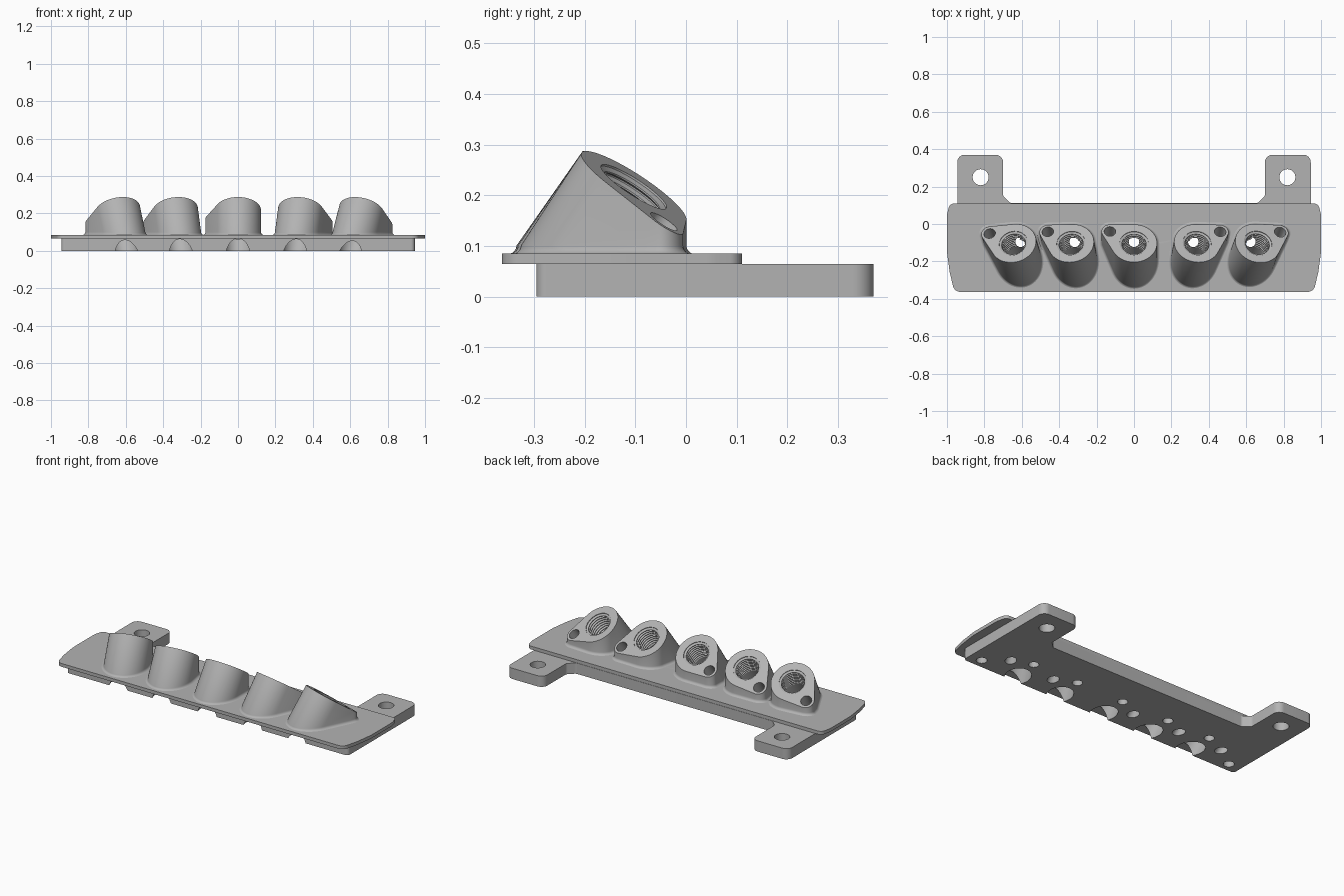
import bpy, bmesh, math
from mathutils import Matrix, Vector

cube = bpy.data.objects.get("Cube")
if cube:
    bpy.data.objects.remove(cube, do_unlink=True)

grey = bpy.data.materials.new("plain grey")
grey.use_nodes = True
grey.diffuse_color = (0.45, 0.45, 0.45, 1)
grey.node_tree.nodes["Principled BSDF"].inputs["Base Color"].default_value = (0.45, 0.45, 0.45, 1)

TILT = math.radians(35)
EAR_DIST = 0.15


def make(name, bm):
    bmesh.ops.recalc_face_normals(bm, faces=bm.faces[:])
    mesh = bpy.data.meshes.new(name)
    bm.to_mesh(mesh)
    bm.free()
    mesh.materials.append(grey)
    obj = bpy.data.objects.new(name, mesh)
    bpy.context.scene.collection.objects.link(obj)
    return obj


def circle(r, n, cx=0, cy=0):
    return [Vector((cx + r * math.cos(math.tau * i / n), cy + r * math.sin(math.tau * i / n), 0))
            for i in range(n)]


def rounded(points, steps=8):
    """Outline with each (x, y, radius) corner replaced by an arc."""
    out = []
    for i, (x, y, r) in enumerate(points):
        p = Vector((x, y))
        a = (Vector(points[i - 1][:2]) - p).normalized()
        b = (Vector(points[(i + 1) % len(points)][:2]) - p).normalized()
        if r == 0:
            out.append(p)
            continue
        half = a.angle(b) / 2
        centre = p + (a + b).normalized() * r / math.sin(half)
        start = p + a * r / math.tan(half) - centre
        end = p + b * r / math.tan(half) - centre
        for k in range(steps + 1):
            out.append(centre + start.lerp(end, k / steps).normalized() * r)
    return out


def slab(name, half_outline, z0, z1):
    """Extruded outline, mirrored across x."""
    pts = half_outline + [(-x, y, r) for x, y, r in reversed(half_outline)]
    bm = bmesh.new()
    face = bm.faces.new([bm.verts.new((p.x, p.y, z0)) for p in rounded(pts)])
    ext = bmesh.ops.extrude_face_region(bm, geom=[face])
    bmesh.ops.translate(bm, vec=(0, 0, z1 - z0),
                        verts=[v for v in ext["geom"] if isinstance(v, bmesh.types.BMVert)])
    return make(name, bm)


def lathe(name, profile, matrix, n=40):
    """Closed turned solid from (z, radius) pairs."""
    bm = bmesh.new()
    rings = [[bm.verts.new(matrix @ (p + Vector((0, 0, z)))) for p in circle(r, n)]
             for z, r in profile]
    for a, b in zip(rings, rings[1:]):
        for i in range(n):
            bm.faces.new((a[i], a[(i + 1) % n], b[(i + 1) % n], b[i]))
    bm.faces.new(rings[0])
    bm.faces.new(rings[-1])
    obj = make(name, bm)
    obj.hide_render = True
    return obj


def drill(name, x, y, r, z0, z1):
    return lathe(name, [(z0, r), (z1, r)], Matrix.Translation((x, y, 0)), 28)


def boss(name, matrix, ear):
    """Slanted teardrop socket with a small fillet where it meets the plate."""
    outline = circle(0.123, 64) + circle(0.045, 32, ear.x, ear.y)
    bm = bmesh.new()
    for p in outline:
        top = matrix @ p
        for q in (top, matrix @ (p - Vector((0, 0, 0.5))), top - Vector((0, 0, 0.25))):
            bm.verts.new(q)
    hull = bmesh.ops.convex_hull(bm, input=bm.verts[:])
    junk = {g for g in hull["geom_interior"] + hull["geom_unused"] if isinstance(g, bmesh.types.BMVert)}
    bmesh.ops.delete(bm, geom=list(junk), context="VERTS")
    floor = 0.101
    bmesh.ops.bisect_plane(bm, geom=bm.verts[:] + bm.edges[:] + bm.faces[:],
                           plane_co=(0, 0, floor), plane_no=(0, 0, 1), clear_inner=True)
    bmesh.ops.dissolve_limit(bm, angle_limit=math.radians(0.5), verts=bm.verts[:], edges=bm.edges[:])
    ring = list({v for e in bm.edges if e.is_boundary for v in e.verts})
    mid = sum((v.co for v in ring), Vector()) / len(ring)
    ring.sort(key=lambda v: math.atan2(v.co.y - mid.y, v.co.x - mid.x))
    n = len(ring)
    base = [v.co.copy() for v in ring]
    for k in range(1, 6):
        a = k / 5 * math.pi / 2
        new = []
        for i, co in enumerate(base):
            t = (base[(i + 1) % n] - base[i - 1]).normalized()
            off = Vector((t.y, -t.x, 0)) * 0.018 * (1 - math.cos(a))
            new.append(bm.verts.new(co + off - Vector((0, 0, 0.017 * math.sin(a)))))
        for i in range(n):
            bm.faces.new((ring[i], ring[(i + 1) % n], new[(i + 1) % n], new[i]))
        ring = new
    bm.faces.new(ring)
    return make(name, bm)


def cut(obj, cutters):
    for c in cutters:
        mod = obj.modifiers.new("cut", "BOOLEAN")
        mod.operation = "DIFFERENCE"
        mod.solver = "EXACT"
        mod.object = c
    dg = bpy.context.evaluated_depsgraph_get()
    mesh = bpy.data.meshes.new_from_object(obj.evaluated_get(dg))
    obj.modifiers.clear()
    obj.data = mesh


# Top plate and the lower base with its two mounting tabs
plate = slab("top_plate", [(0.96, -0.363, 0.04), (0.985, -0.26, 0.2), (1.0, -0.15, 0.3),
                           (1.0, 0.05, 0.1), (0.985, 0.11, 0.03)], 0.065, 0.085)
base = slab("mounting_base", [(0.945, -0.295, 0.02), (0.945, 0.37, 0.04), (0.70, 0.37, 0.04),
                              (0.70, 0.15, 0.02), (0.66, 0.112, 0.02)], 0, 0.065)

# Threaded bore profile
thread = [(0.05, 0.077), (-0.004, 0.077)]
for k in range(8):
    z = -0.004 - 0.016 * k
    thread += [(z - 0.005, 0.065), (z - 0.008, 0.065), (z - 0.013, 0.076), (z - 0.016, 0.076)]
thread += [(-0.14, 0.071), (-0.45, 0.071)]

# Fanned sockets: x, yaw, ear angle, all in degrees
sockets = [(-0.645, 17, 135), (-0.337, 11, 137), (0, 0, 149), (0.337, -11, 43), (0.662, -21, 53)]
bosses, plate_cuts, base_cuts = [], [], []
for i, (x, yaw, ear_angle) in enumerate(sockets):
    m = (Matrix.Translation((x, -0.103, 0.217)) @ Matrix.Rotation(math.radians(yaw), 4, "Z")
         @ Matrix.Rotation(-TILT, 4, "X"))
    a = math.radians(ear_angle)
    ear = Vector((math.cos(a), math.sin(a), 0)) * EAR_DIST
    bore = lathe("bore_cutter", thread, m)
    pin = lathe("pin_cutter", [(0.05, 0.031), (-0.4, 0.031)], m @ Matrix.Translation(ear), 28)
    vent = drill("vent_cutter", x * 0.94, -0.095, 0.028, -0.05, 0.14)
    socket = boss("socket_%d" % (i + 1), m, ear)
    cut(socket, [bore, pin, vent])
    bosses.append(socket)
    plate_cuts += [bore, pin, vent]

# Mounting holes and blind corner holes
for s in (-1, 1):
    base_cuts += [drill("tab_cutter", s * 0.82, 0.25, 0.043, -0.05, 0.1),
                  drill("corner_cutter", s * 0.865, -0.24, 0.03, -0.05, 0.045)]
cut(plate, plate_cuts)
cut(base, plate_cuts + base_cuts)
for c in plate_cuts + base_cuts:
    bpy.data.objects.remove(c, do_unlink=True)

# Smooth curved walls, keep crisp edges
bpy.ops.object.select_all(action="DESELECT")
for obj in bosses + [plate, base]:
    obj.select_set(True)
    bpy.context.view_layer.objects.active = obj
bpy.ops.object.shade_smooth_by_angle(angle=math.radians(30))
